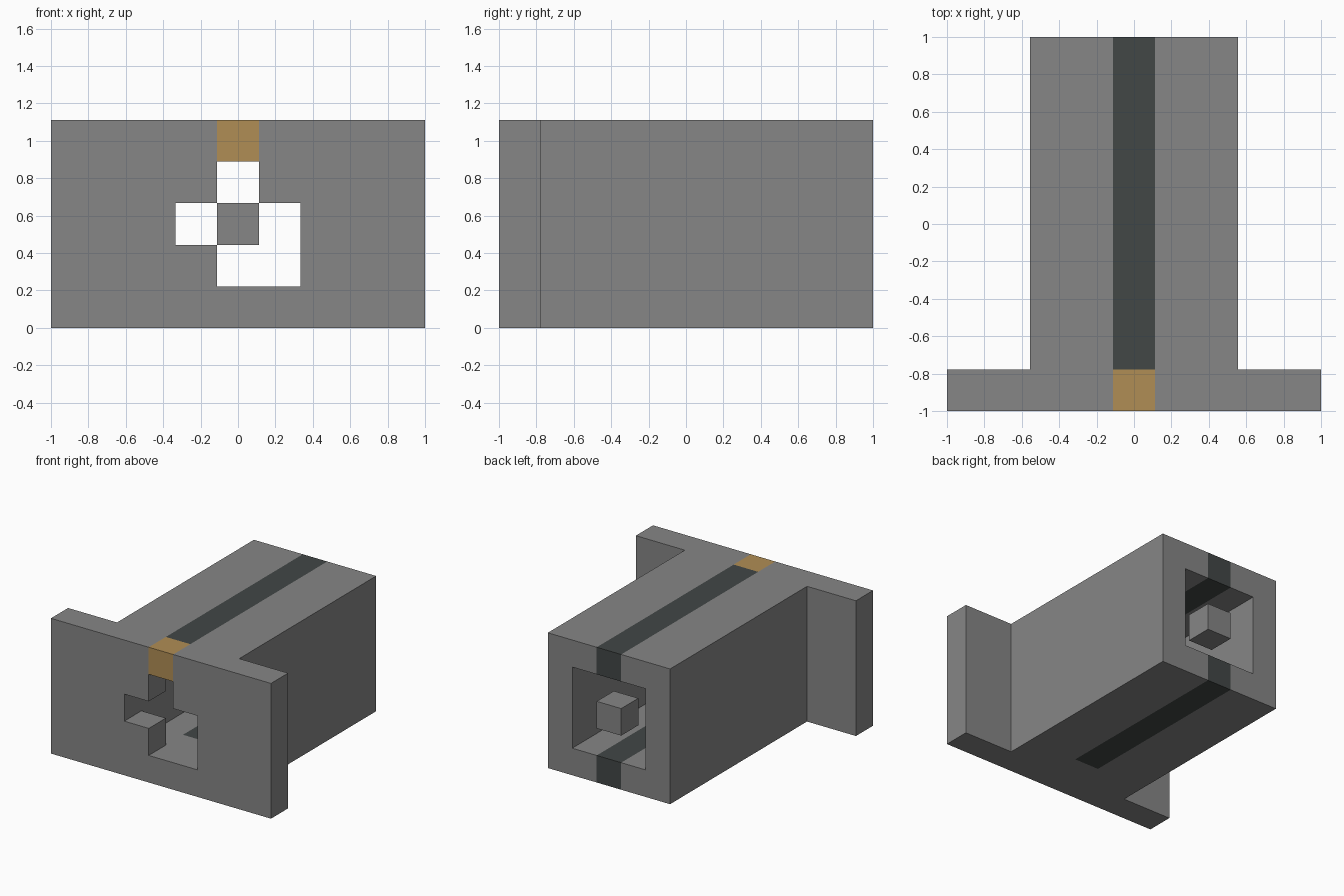
import bpy, bmesh
from mathutils import Vector

if "Cube" in bpy.data.objects:
    bpy.data.objects.remove(bpy.data.objects["Cube"], do_unlink=True)

UNIT = 2 / 9                      # the model sits on a 9 x 9 x 5 block grid
ORIGIN = Vector((-1, -1, 0))


def material(name, color):
    mat = bpy.data.materials.new(name)
    mat.use_nodes = True
    mat.diffuse_color = (*color, 1)
    mat.node_tree.nodes["Principled BSDF"].inputs["Base Color"].default_value = (*color, 1)
    return mat


MATS = [material("grey", (0.24, 0.24, 0.24)),
        material("dark_slate", (0.054, 0.063, 0.061)),
        material("brass", (0.434, 0.27, 0.091))]
GREY, DARK, BRASS = range(3)


def fill(cells, lo, hi, mat):
    """Fill a box of grid blocks with a material, or carve it out with None."""
    for x in range(lo[0], hi[0]):
        for y in range(lo[1], hi[1]):
            for z in range(lo[2], hi[2]):
                if mat is None:
                    cells.pop((x, y, z), None)
                else:
                    cells[x, y, z] = mat


def skin(name, cells):
    """Make one clean outer surface around the filled blocks."""
    bm = bmesh.new()
    for cell, mat in cells.items():
        for axis in range(3):
            for side in (0, 1):
                step = [0, 0, 0]
                step[axis] = 2 * side - 1
                if tuple(c + s for c, s in zip(cell, step)) in cells:
                    continue
                u, v = Vector(), Vector()
                u[(axis + 1) % 3] = v[(axis + 2) % 3] = 1
                base = Vector(cell)
                base[axis] += side
                corners = [base, base + u, base + u + v, base + v]
                if not side:
                    corners.reverse()
                face = bm.faces.new([bm.verts.new(ORIGIN + c * UNIT) for c in corners])
                face.material_index = mat
    bmesh.ops.remove_doubles(bm, verts=bm.verts, dist=0.001)
    bmesh.ops.dissolve_limit(bm, angle_limit=0.01, verts=bm.verts, edges=bm.edges,
                             delimit={'MATERIAL'})
    mesh = bpy.data.meshes.new(name)
    bm.to_mesh(mesh)
    bm.free()
    for mat in MATS:
        mesh.materials.append(mat)
    obj = bpy.data.objects.new(name, mesh)
    bpy.context.collection.objects.link(obj)
    return obj


body = {}
# Wide front plate and square tube behind it
fill(body, (0, 0, 0), (9, 1, 5), GREY)
fill(body, (2, 1, 0), (7, 9, 5), GREY)
fill(body, (3, 1, 1), (6, 9, 4), None)
# Stepped opening through the plate
fill(body, (3, 0, 2), (6, 1, 3), None)
fill(body, (4, 0, 3), (5, 1, 4), None)
fill(body, (4, 0, 1), (6, 1, 2), None)
# Dark channels in the roof and floor, brass block at the front of the roof
fill(body, (4, 1, 4), (5, 9, 5), DARK)
fill(body, (4, 2, 0), (5, 9, 1), DARK)
fill(body, (4, 0, 4), (5, 1, 5), BRASS)
skin("tube_and_plate", body)

# Single block in the middle of the rear opening
core = {}
fill(core, (4, 8, 2), (5, 9, 3), GREY)
skin("core_block", core)
